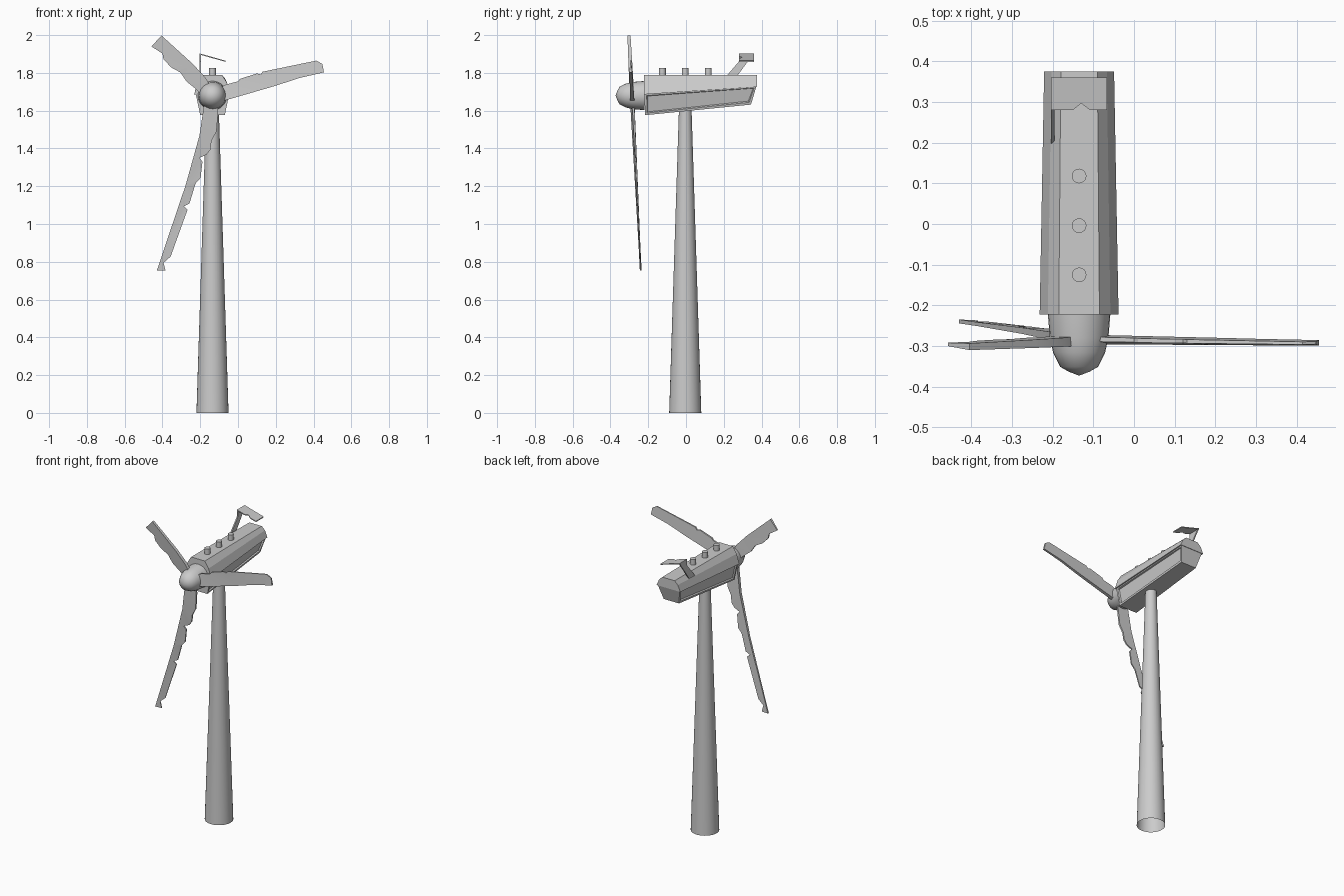
import bpy, bmesh, math
from mathutils import Vector

if "Cube" in bpy.data.objects:
    bpy.data.objects.remove(bpy.data.objects["Cube"])

CX, CY = -0.135, -0.004
HUB_Z = 1.68


def finish(name, bm, smooth=None):
    bmesh.ops.recalc_face_normals(bm, faces=bm.faces)
    me = bpy.data.meshes.new(name)
    bm.to_mesh(me)
    bm.free()
    ob = bpy.data.objects.new(name, me)
    bpy.context.collection.objects.link(ob)
    if smooth:
        bpy.context.view_layer.objects.active = ob
        ob.select_set(True)
        bpy.ops.object.shade_smooth_by_angle(angle=math.radians(smooth))
        ob.select_set(False)
    return ob


def loft(bm, a, b, caps=True):
    """Join two closed rings of points; returns the side faces."""
    va = [bm.verts.new(p) for p in a]
    vb = [bm.verts.new(p) for p in b]
    n = len(va)
    sides = [bm.faces.new((va[i], va[(i + 1) % n], vb[(i + 1) % n], vb[i]))
             for i in range(n)]
    if caps:
        bm.faces.new(va)
        bm.faces.new(vb)
    bm.normal_update()
    return sides


def circle(x, y, z, r, n):
    return [(x + r * math.cos(2 * math.pi * i / n),
             y + r * math.sin(2 * math.pi * i / n), z) for i in range(n)]


def ring(half):
    """Mirror a half section of (half width, y, z) around the nacelle centre."""
    return ([(CX + w, y, z) for w, y, z in half] +
            [(CX - w, y, z) for w, y, z in reversed(half)])


# Tapered tower, open underneath
bm = bmesh.new()
loft(bm, circle(CX, CY, 0, 0.085, 32), circle(CX, CY, 1.62, 0.033, 32), caps=False)
finish("tower", bm, 40)

# Nacelle upper shell
bm = bmesh.new()
loft(bm,
     ring([(0.05, -0.222, 1.79), (0.077, -0.222, 1.747), (0.097, -0.222, 1.686)]),
     ring([(0.045, 0.375, 1.79), (0.068, 0.375, 1.768), (0.086, 0.375, 1.727)]))
finish("nacelle_upper", bm)

# Nacelle lower shell with recessed side panels
bm = bmesh.new()
sides = loft(bm,
             ring([(0.089, -0.22, 1.69), (0.065, -0.217, 1.576)]),
             ring([(0.079, 0.373, 1.73), (0.055, 0.344, 1.632)]))
bmesh.ops.recalc_face_normals(bm, faces=bm.faces)
panels = [sides[0], sides[2]]
bmesh.ops.inset_individual(bm, faces=panels, thickness=0.016, depth=0)
bmesh.ops.inset_individual(bm, faces=panels, thickness=0.006, depth=-0.008)
finish("nacelle_lower", bm)

# Roof vents
for i, y in enumerate((-0.125, -0.004, 0.118)):
    bm = bmesh.new()
    loft(bm, circle(CX, y, 1.78, 0.018, 16), circle(CX, y, 1.826, 0.018, 16))
    finish(f"roof_vent_{i + 1}", bm, 40)

# Spinner, turned from a profile of (radius, y)
bm = bmesh.new()
prof = [(0, -0.373), (0.026, -0.363), (0.047, -0.351), (0.064, -0.316),
        (0.072, -0.28), (0.077, -0.22)]
pv = [bm.verts.new((CX + r, y, HUB_Z)) for r, y in prof]
edges = [bm.edges.new(p) for p in zip(pv, pv[1:])]
bmesh.ops.spin(bm, geom=pv + edges, cent=(CX, 0, HUB_Z), axis=(0, 1, 0),
               angle=2 * math.pi, steps=28, use_merge=True)
bmesh.ops.remove_doubles(bm, verts=bm.verts, dist=0.0005)
finish("spinner", bm, 40)


# Blades: straight thick leading edge, ragged thin trailing edge, in (x, z)
def blade(name, leading, trailing):
    front, back = [], []
    for pts, thick, shift in ((leading, 0.012, 0.0), (trailing, 0.006, 0.005)):
        for x, z in pts:
            r = math.hypot(x - CX, z - HUB_Z)
            t = thick * max(0.4, 1 - r * 0.75)
            y = -0.286 - 0.05 * (z - HUB_Z) + shift * (1 - r)
            front.append((x, y - t, z))
            back.append((x, y + t, z))
    bm = bmesh.new()
    loft(bm, front, back)
    bmesh.ops.recalc_face_normals(bm, faces=bm.faces)
    bmesh.ops.triangulate(bm, faces=[f for f in bm.faces if len(f.verts) > 4])
    finish(name, bm, 25)


blade("blade_right",
      [(-.13, 1.64), (-.066, 1.655), (.193, 1.73), (.325, 1.773), (.455, 1.803)],
      [(.447, 1.847), (.415, 1.865), (.13, 1.806), (.12, 1.792), (.1, 1.797),
       (.01, 1.768), (0, 1.755), (-.066, 1.738), (-.13, 1.70)])
blade("blade_left",
      [(-.14, 1.72), (-.172, 1.775), (-.241, 1.849), (-.405, 1.998)],
      [(-.458, 1.94), (-.40, 1.902), (-.394, 1.871), (-.352, 1.828),
       (-.304, 1.802), (-.272, 1.754), (-.22, 1.712), (-.17, 1.66)])
blade("blade_lower",
      [(-.175, 1.66), (-.19, 1.563), (-.204, 1.468), (-.278, 1.203),
       (-.384, .890), (-.43, .753)],
      [(-.384, .753), (-.394, .795), (-.357, .827), (-.267, 1.076),
       (-.287, 1.094), (-.257, 1.108), (-.225, 1.214), (-.198, 1.245),
       (-.188, 1.33), (-.205, 1.35), (-.167, 1.367), (-.146, 1.394),
       (-.14, 1.441), (-.114, 1.489), (-.105, 1.595), (-.11, 1.66)])


# Bent tail sensor: thin upright strut and tilted plate
def slab(name, pts, offset):
    bm = bmesh.new()
    off = Vector(offset)
    loft(bm, pts, [Vector(p) + off for p in pts])
    finish(name, bm)


slab("tail_strut",
     [(-.204, y, z) for y, z in ((.19, 1.755), (.25, 1.755), (.355, 1.898), (.28, 1.898),
                                 (.28, 1.86))],
     (0.008, 0, 0))
slab("tail_plate",
     [(x, y, 1.896 - 0.28 * (x + 0.2)) for x, y in
      ((-.204, .28), (-.15, .28), (-.13, .297), (-.108, .28), (-.066, .28),
       (-.066, .36), (-.204, .36))],
     (0, 0, 0.006))
